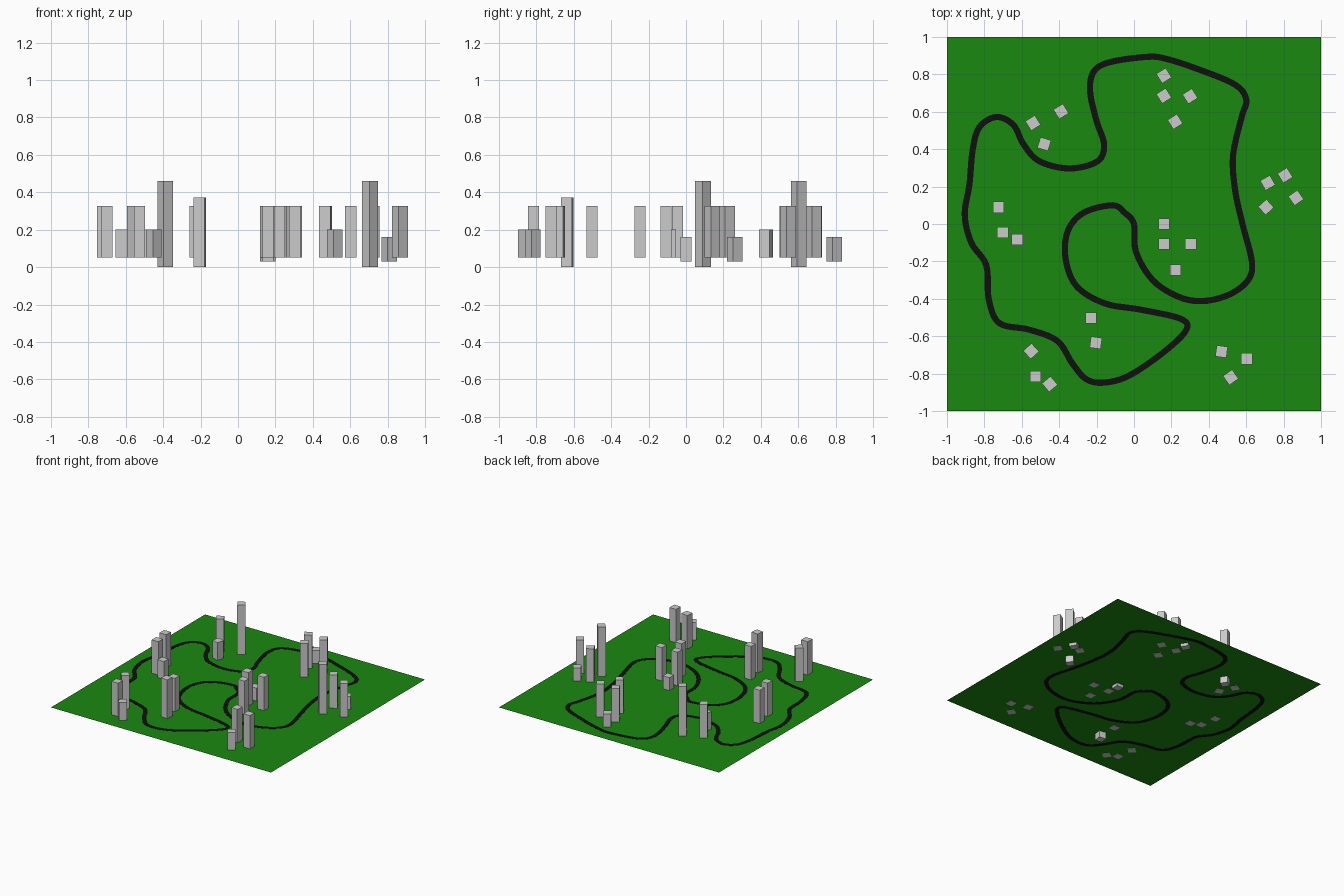
import bpy, bmesh
from math import radians
from mathutils import Vector, Matrix

if "Cube" in bpy.data.objects:
    bpy.data.objects.remove(bpy.data.objects["Cube"])

GROUND_Z = 0.054
SIDE = 0.06


def material(name, color):
    m = bpy.data.materials.new(name)
    m.diffuse_color = color
    m.use_nodes = True
    m.node_tree.nodes["Principled BSDF"].inputs["Base Color"].default_value = m.diffuse_color
    return m


def mesh_object(name, bm, mat=None):
    me = bpy.data.meshes.new(name)
    bm.to_mesh(me)
    bm.free()
    ob = bpy.data.objects.new(name, me)
    bpy.context.collection.objects.link(ob)
    if mat:
        me.materials.append(mat)
    return ob


# Grass: one flat square
bm = bmesh.new()
bmesh.ops.create_grid(bm, x_segments=1, y_segments=1, size=1,
                      matrix=Matrix.Translation((0, 0, GROUND_Z)))
mesh_object("grass", bm, material("green", (0.01, 0.25, 0.005, 1)))

# Road: ribbon along a smooth closed path, visible from both sides
PATH = [
    (0, 0), (.01, -.147), (.1, -.3), (.24, -.39), (.37, -.412), (.51, -.377),
    (.61, -.3), (.63, -.2), (.58, 0), (.54, .185), (.53, .37), (.575, .57),
    (.6, .665), (.54, .745), (.35, .825), (.165, .885), (.06, .893),
    (-.13, .865), (-.215, .815), (-.235, .71), (-.2, .55), (-.16, .425),
    (-.195, .335), (-.345, .297), (-.505, .335), (-.59, .425), (-.645, .53),
    (-.735, .572), (-.825, .52), (-.862, .4), (-.88, .21), (-.905, .05),
    (-.87, -.1), (-.79, -.22), (-.777, -.4), (-.72, -.53), (-.56, -.565),
    (-.41, -.625), (-.33, -.745), (-.255, -.83), (-.16, -.848),
    (-.025, -.81), (.165, -.68), (.28, -.565), (.245, -.505), (.03, -.457),
    (-.155, -.425), (-.305, -.335), (-.365, -.19), (-.355, -.04),
    (-.27, .06), (-.115, .1), (-.05, .06),
]


def smooth_loop(points, steps):
    pts = [Vector(p) for p in points]
    n, out = len(pts), []
    for i in range(n):
        a, b, c, d = (pts[(i + k) % n] for k in (-1, 0, 1, 2))
        for s in range(steps):
            t = s / steps
            out.append(0.5 * (2 * b + (c - a) * t + (2 * a - 5 * b + 4 * c - d) * t * t
                              + (3 * b - a - 3 * c + d) * t ** 3))
    return out


line = smooth_loop(PATH, 6)
n = len(line)
bm = bmesh.new()
pairs = []
for i, p in enumerate(line):
    d = (line[(i + 1) % n] - line[i - 1]).normalized()
    side = Vector((-d.y, d.x)) * 0.0165
    pairs.append([bm.verts.new((q.x, q.y, GROUND_Z)) for q in (p - side, p + side)])
for i in range(n):
    a, b = pairs[i], pairs[(i + 1) % n]
    bm.faces.new((a[0], b[0], b[1], a[1]))
road = mesh_object("road", bm, material("asphalt", (0.005, 0.005, 0.005, 1)))
sol = road.modifiers.new("thickness", "SOLIDIFY")
sol.thickness = 0.002
sol.offset = 0

# Towers: (bottom, top) and (x, y, turn in degrees) per height class
TOWERS = {
    "tower": (0.052, 0.328, [
        (.16, .685, 32), (.30, .683, 32), (.22, .547, 32),
        (-.54, .54, 32), (-.725, .09, 0), (-.702, -.045, 0),
        (.715, .22, 30), (.866, .14, 35),
        (.16, -.107, 0), (.303, -.107, 0), (.222, -.246, 0),
        (-.23, -.503, 0), (-.55, -.68, 42), (-.527, -.815, 0),
        (.468, -.682, -8), (.603, -.72, 0)]),
    "low_tower": (0.052, 0.2, [
        (-.48, .427, -18), (-.624, -.083, 0), (-.45, -.856, 40), (.517, -.82, 35)]),
    "small_block": (0.03, 0.16, [(.16, .793, 32), (.16, 0, 0), (.808, .26, 32)]),
    "high_tower": (0.0, 0.46, [(-.39, .602, 32), (.706, .09, 42)]),
    "mid_tower": (0.0, 0.373, [(-.204, -.635, -8)]),
}
for name, (z0, z1, places) in TOWERS.items():
    for x, y, turn in places:
        bm = bmesh.new()
        bmesh.ops.create_cube(bm, size=1, matrix=(
            Matrix.Translation((x, y, (z0 + z1) / 2))
            @ Matrix.Rotation(radians(turn), 4, 'Z')
            @ Matrix.Diagonal((SIDE, SIDE, z1 - z0, 1))))
        mesh_object(name, bm)
